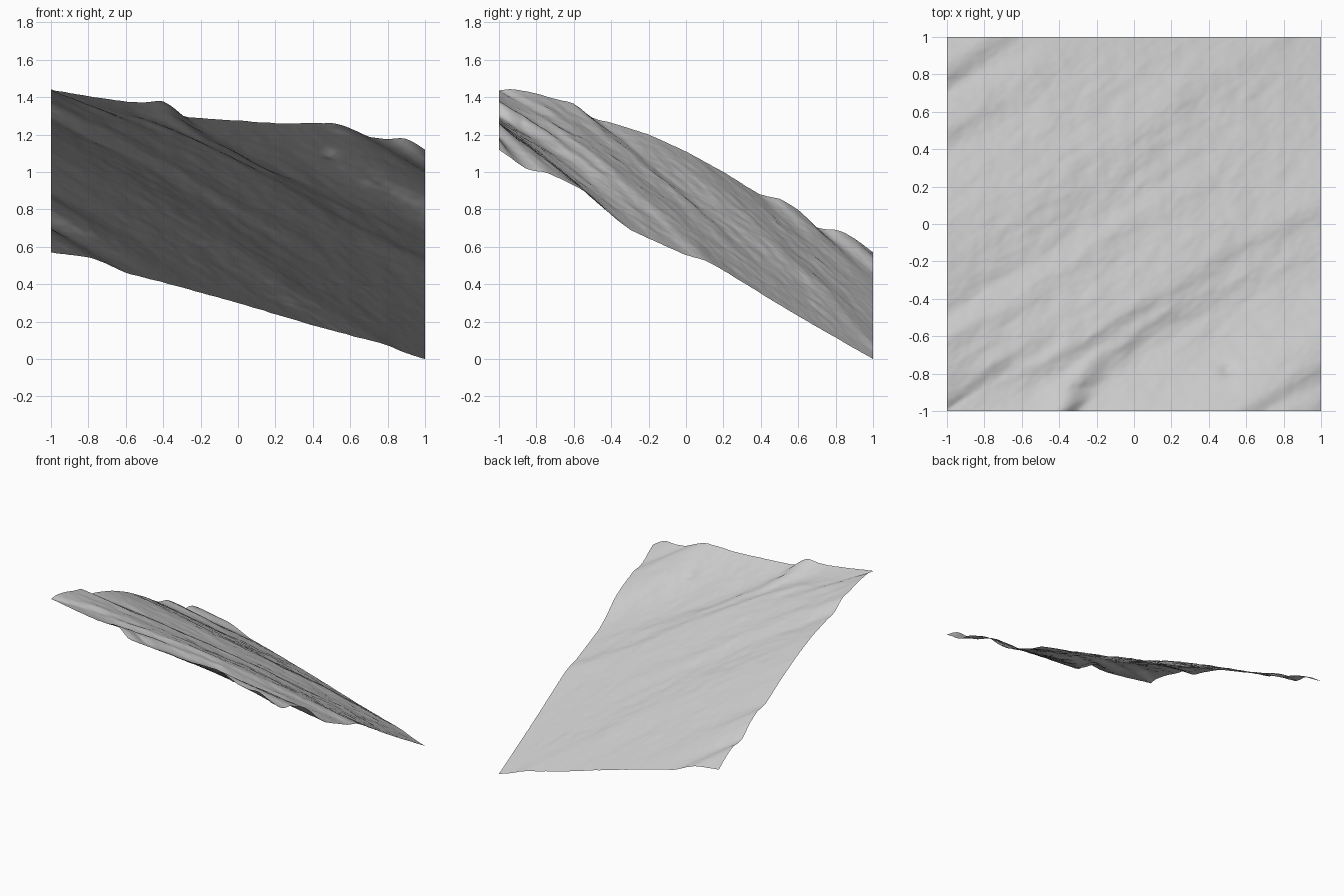
import bpy, bmesh
from math import exp
from mathutils import Vector, noise

cube = bpy.data.objects.get("Cube")
if cube:
    bpy.data.objects.remove(cube, do_unlink=True)

SIZE = 180      # grid divisions per side
SLOPE = 0.63    # direction of the ridges, dy per dx

# Height profiles along the four borders: (position, height)
FRONT = [(-1, 1.44), (-.8, 1.405), (-.6, 1.375), (-.5, 1.37), (-.4, 1.385), (-.36, 1.355), (-.3, 1.295),
         (0, 1.275), (.2, 1.26), (.52, 1.262), (.6, 1.235), (.7, 1.187), (.8, 1.175), (.9, 1.183), (1, 1.12)]
BACK = [(-1, .57), (-.8, .545), (-.7, .51), (-.6, .46), (-.4, .41), (0, .3), (.4, .18),
        (.8, .075), (.9, .03), (1, 0)]
RIGHT = [(-1, 1.435), (-.94, 1.447), (-.8, 1.42), (-.7, 1.39), (-.6, 1.37), (-.5, 1.285), (-.4, 1.265),
         (-.2, 1.2), (0, 1.11), (.2, 1), (.4, .875), (.5, .86), (.6, .8), (.7, .697), (.82, .69),
         (.9, .645), (1, .57)]
LEFT = [(-1, 1.12), (-.85, 1.01), (-.75, 1), (-.6, .93), (-.5, .87), (-.4, .77), (-.3, .69), (-.2, .645),
        (0, .555), (.1, .53), (.2, .475), (.4, .35), (.6, .23), (.8, .115), (1, 0)]


def straight(points, t):
    for (a, p), (b, q) in zip(points, points[1:]):
        if t <= b:
            return p + (q - p) * (t - a) / (b - a)
    return points[-1][1]


def profile(points, t):
    """Height on a border, rounded at its points but exact at the ends."""
    t = max(-1, min(1, t))
    r = min(0.03, 1 - abs(t))
    return (straight(points, t - r) + 2 * straight(points, t) + straight(points, t + r)) / 4


def tilt(x, y):
    """Twisted plane through the four corners."""
    u, v = (x + 1) / 2, (y + 1) / 2
    front = FRONT[0][1] * (1 - u) + FRONT[-1][1] * u
    back = BACK[0][1] * (1 - u) + BACK[-1][1] * u
    return front * (1 - v) + back * v


def relief(x, y):
    """Border relief carried across the sheet along the ridges."""
    y = max(-1, min(1, y))
    back_step = min(x + 1, (y + 1) / SLOPE)
    ahead_step = min(1 - x, (1 - y) / SLOPE)
    x0, y0 = x - back_step, y - back_step * SLOPE
    x1, y1 = x + ahead_step, y + ahead_step * SLOPE
    start = profile(RIGHT, y0) if x0 < -0.9999 else profile(FRONT, x0)
    end = profile(LEFT, y1) if x1 > 0.9999 else profile(BACK, x1)
    f = back_step / max(back_step + ahead_step, 1e-6)
    return (start - tilt(x0, y0)) * (1 - f) + (end - tilt(x1, y1)) * f


def main_ridge(x, y):
    """Long swell, steep on its front side and gentle behind."""
    off = y - 0.55 * x + 0.44
    width = 0.1 if off < 0 else 0.2
    return 0.045 * exp(-(off / width) ** 2 - ((x + 0.15) / 0.65) ** 2)


def height(x, y):
    # The front step bows towards the back; relief softens inside the border
    edge = 1 - max(abs(x), abs(y))
    inside = min(1, 4 * edge)
    bow = 0.15 * min(1, 8 * edge) * exp(-(x - 0.1) ** 2 / 0.5 - (y - 0.6 * x + 0.6) ** 2 / 0.05)
    soft = 0.045 * inside
    z = tilt(x, y) + sum(relief(x, y - bow + s * soft) for s in (-1, -0.5, 0, 0.5, 1)) / 5
    z += inside * main_ridge(x, y)
    # Rough patches stretched along the ridges, fading at the border
    along, across = x + SLOPE * y, y - SLOPE * x
    z += inside * 0.008 * noise.noise(Vector((along * 2, across * 5, 3)))
    z += (0.3 + 0.7 * inside) * 0.006 * noise.noise(Vector((along * 6, across * 13, 7)))
    z += 0.002 * noise.noise(Vector((along * 16, across * 32, 1)))
    # Small pit in the upper slope
    return z - 0.02 * exp(-((x - 0.5) ** 2 + (y + 0.78) ** 2) / 0.0015)


# Hillside sheet
bm = bmesh.new()
bmesh.ops.create_grid(bm, x_segments=SIZE, y_segments=SIZE, size=1)
for v in bm.verts:
    v.co.z = height(v.co.x, v.co.y)
lowest = min(v.co.z for v in bm.verts)
for v in bm.verts:
    v.co.z -= lowest
for f in bm.faces:
    f.smooth = True
mesh = bpy.data.meshes.new("hillside")
bm.to_mesh(mesh)
bm.free()
hillside = bpy.data.objects.new("hillside", mesh)
bpy.context.collection.objects.link(hillside)

grey = bpy.data.materials.new("stone_grey")
grey.use_nodes = True
grey.diffuse_color = (0.6, 0.6, 0.6, 1)
grey.node_tree.nodes["Principled BSDF"].inputs["Base Color"].default_value = (0.6, 0.6, 0.6, 1)
mesh.materials.append(grey)
